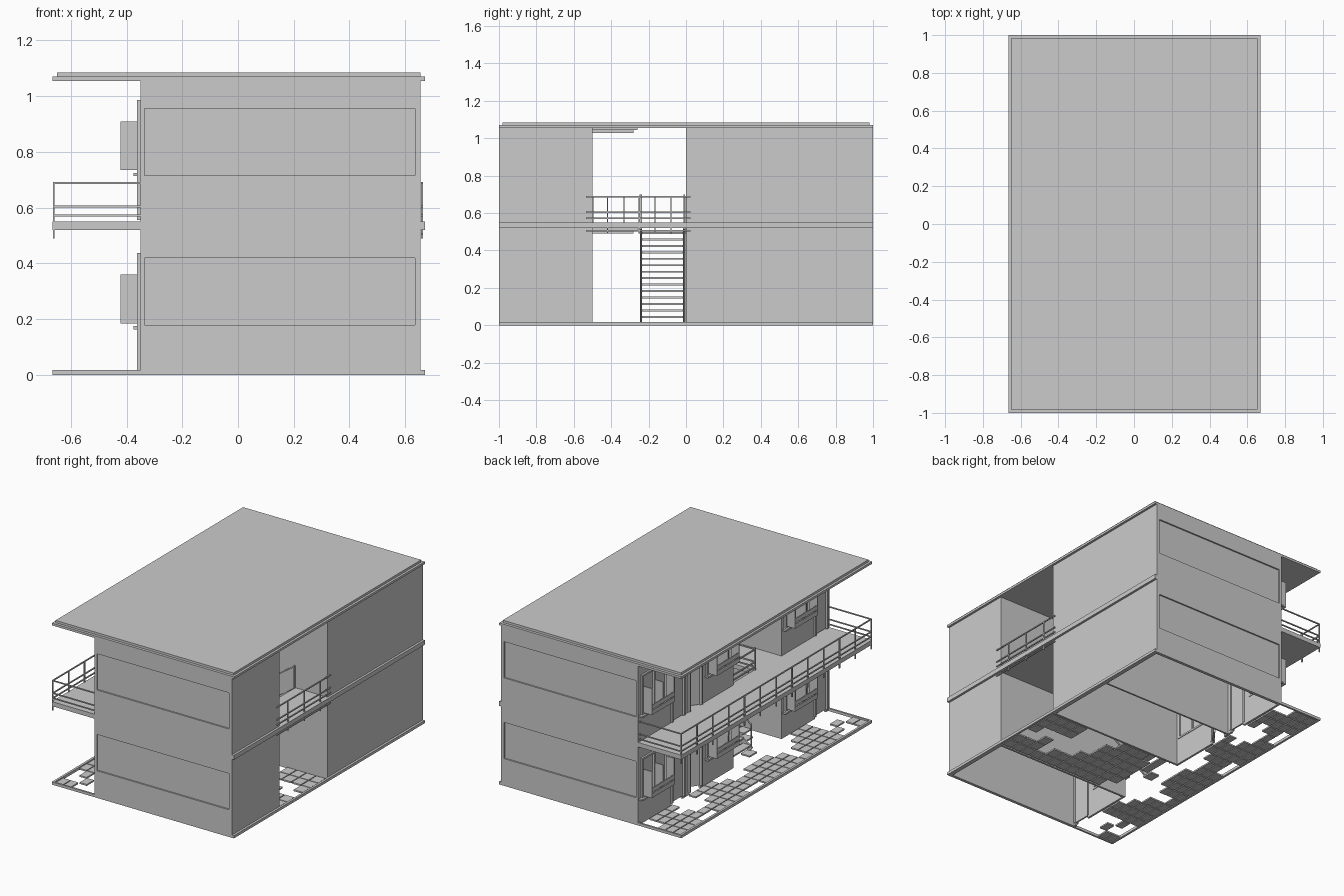
import bpy, bmesh, math, random
from mathutils import Matrix, Vector

if "Cube" in bpy.data.objects:
    bpy.data.objects.remove(bpy.data.objects["Cube"])
random.seed(4)


def obj(name, bm):
    me = bpy.data.meshes.new(name)
    bm.to_mesh(me)
    bm.free()
    o = bpy.data.objects.new(name, me)
    bpy.context.collection.objects.link(o)
    return o


def add_box(bm, x0, x1, y0, y1, z0, z1):
    m = Matrix.Translation(((x0 + x1) / 2, (y0 + y1) / 2, (z0 + z1) / 2))
    m = m @ Matrix.Diagonal((x1 - x0, y1 - y0, z1 - z0, 1))
    bmesh.ops.create_cube(bm, size=1, matrix=m)


def boxes(name, items):
    bm = bmesh.new()
    for b in items:
        add_box(bm, *b)
    return obj(name, bm)


def beams(name, segs, w=0.006, d=None):
    # square bars from point to point
    bm = bmesh.new()
    for a, b in segs:
        a, b = Vector(a), Vector(b)
        v = b - a
        m = Matrix.Translation((a + b) / 2) @ v.to_track_quat('Z', 'Y').to_matrix().to_4x4()
        m = m @ Matrix.Diagonal((w, d or w, v.length, 1))
        bmesh.ops.create_cube(bm, size=1, matrix=m)
    return obj(name, bm)


XF, XB, T = -0.35, 0.655, 0.014      # facade plane, rear plane, wall thickness
LEVELS = [(0.0, 0.52), (0.55, 1.055)]

# roof in two layers
boxes("roof", [(-0.665, 0.67, -1, 1, 1.055, 1.07), (-0.65, 0.655, -0.982, 0.982, 1.07, 1.085)])

# upper floor slab around the stairwell
boxes("floor_slab", [(-0.665, 0.67, -1, -0.245, 0.52, 0.55), (-0.665, 0.67, 0, 1, 0.52, 0.55),
                     (-0.665, -0.33, -0.245, 0, 0.52, 0.55), (0.42, 0.67, -0.245, 0, 0.52, 0.55)])

# ground curb
boxes("curb", [(-0.665, -0.65, -1, 1, 0, 0.018), (0.655, 0.67, -1, 1, 0, 0.018),
               (-0.65, XF, -1, -0.988, 0, 0.018), (-0.65, XF, 0.988, 1, 0, 0.018)])

# scattered paving tiles
tiles = []


def pave(x0, x1, y0, y1, nx, ny):
    dx, dy = (x1 - x0) / nx, (y1 - y0) / ny
    for i in range(nx):
        for j in range(ny):
            x, y = x0 + i * dx, y0 + j * dy
            patch = math.sin(11 * x + 2) + math.sin(13 * y + 5 * x) + random.uniform(-0.7, 0.7)
            if patch > -0.15:
                tiles.append((x + .003, x + dx - .003, y + .003, y + dy - .003, 0.002, 0.012))


pave(-0.65, -0.36, -0.985, 0.985, 5, 24)
pave(-0.35, 0.65, -0.495, -0.005, 14, 6)
boxes("paving_tiles", tiles)


# end wall with a recessed panel; s is the outward direction along y
def end_wall(name, y, s, z0, z1):
    p0, p1 = z0 + 0.18 - (0.015 if z0 > 0 else 0), z0 + 0.42 - (0.015 if z0 > 0 else 0)

    def yb(a, b):
        return tuple(sorted((y - s * a, y - s * b)))
    full, core = yb(0, 0.01), yb(0.01, 0.02)
    boxes(name, [(XF, XB, *core, z0, z1), (XF, XB, *full, z0, p0), (XF, XB, *full, p1, z1),
                 (XF, -0.335, *full, p0, p1), (0.635, XB, *full, p0, p1)])


# one room front: wall pieces, frames, window, shutters, planter, door
def room_front(name, y0, flip, z0, z1, ajar):
    def Y(a, b):
        return (y0 + 0.5 - b, y0 + 0.5 - a) if flip else (y0 + a, y0 + b)
    x0, x1 = XF, XF + T
    base = z0 + (0.018 if z0 == 0 else 0.005)
    top = z0 + 0.425
    da, db, wa, wb = 0.035, 0.15, 0.22, 0.46
    ws = z0 + 0.175
    boxes(name + "_wall", [(x0, x1, *Y(0, da), z0, z1), (x0, x1, *Y(db, wa), z0, z1),
                           (x0, x1, *Y(wb, 0.5), z0, z1), (x0, x1, *Y(da, db), top, z1),
                           (x0, x1, *Y(wa, wb), top, z1), (x0, x1, *Y(wa, wb), z0, ws)])
    f0, f1, w = XF - 0.012, XF + T + 0.004, 0.012
    boxes(name + "_door_frame", [(f0, f1, *Y(da - w, da), base, top + w), (f0, f1, *Y(db, db + w), base, top + w),
                                 (f0, f1, *Y(da, db), top, top + w)])
    mid = (wa + wb) / 2
    boxes(name + "_window_frame", [(f0, f1, *Y(wa - w, wa), ws, top + w), (f0, f1, *Y(wb, wb + w), ws, top + w),
                                   (f0, f1, *Y(wa, wb), top, top + w), (f0, f1, *Y(mid - .006, mid + .006), ws, top),
                                   (f0, f1, *Y(wa, wb), ws, ws + w)])
    boxes(name + "_window_glass", [(XF + .005, XF + .009, *Y(wa, wb), ws, top)])
    boxes(name + "_sill", [(XF - 0.025, XF, *Y(wa - .02, wb + .03), ws - 0.012, ws)])
    # open shutters standing out from the window
    boxes(name + "_shutters", [(-0.422, f0, *Y(a, a + 0.008), z0 + 0.185, z0 + 0.36)
                               for a in (wa, mid - 0.004, wb - 0.008)])
    # slatted box below the panes
    boxes(name + "_planter", [(-0.422, -0.416, *Y(wa + .008, wb - .008), z0 + .185, z0 + .215),
                              (-0.422, -0.416, *Y(wa + .008, wb - .008), z0 + .222, z0 + .25),
                              (-0.416, XF, *Y(wa + .008, wb - .008), z0 + .185, z0 + .195)])
    # door leaf on its hinge
    bm = bmesh.new()
    wd = db - da
    add_box(bm, -0.005, 0.005, 0, wd, base, top)
    add_box(bm, -0.016, -0.005, wd - 0.018, wd - 0.01, z0 + 0.2, z0 + 0.23)
    leaf = obj(name + "_door", bm)
    leaf.location = (XF + 0.007, Y(da, db)[0], 0)
    leaf.rotation_euler = (0, 0, -math.radians(35 if ajar else 0))


for k, (z0, z1) in enumerate(LEVELS):
    n = "upper" if k else "lower"
    end_wall(n + "_front_wall", -1, -1, z0, z1)
    end_wall(n + "_back_wall", 1, 1, z0, z1)
    boxes(n + "_passage_walls", [(XF, XB, -0.5 - T, -0.5, z0, z1), (XF, XB, 0, T, z0, z1)])
    boxes(n + "_rear_walls", [(XB - T, XB, -1, -0.5, z0, z1), (XB - T, XB, 0, 1, z0, z1)])
    room_front(n + "_room_a", 0.5, False, z0, z1, False)
    room_front(n + "_room_b", 0.0, True, z0, z1, True)
    room_front(n + "_room_c", -1.0, False, z0, z1, False)
    # partition between neighbouring rooms
    boxes(n + "_partition", [(XF + T, XB - T, 0.494, 0.506, z0, z1)])
    # stepped ceiling trim in the passage
    boxes(n + "_ceiling_trim", [(XF, XF + 0.08, -0.5, -0.26, z1 - 0.012, z1),
                                (XF, XF + 0.06, -0.5, -0.28, z1 - 0.028, z1 - 0.012)])

# balcony railing with returns at both ends
RX, RZ = -0.661, (0.572, 0.605, 0.688)
bars = [((RX, -0.997, z), (RX, 0.997, z)) for z in RZ]
for y in (-0.995, 0.995):
    bars += [((RX, y, z), (XF, y, z)) for z in RZ]
N = 12
bars += [((RX, -0.995 + 1.99 * i / N, 0.49), (RX, -0.995 + 1.99 * i / N, 0.69)) for i in range(N + 1)]
beams("balcony_railing", bars, 0.007)

# rear railing across the passage
bars = [((0.66, -0.535, z), (0.66, 0.025, z)) for z in (0.505,) + RZ]
bars += [((0.66, y, 0.49), (0.66, y, 0.69)) for y in (-0.42, -0.25, -0.08)]
beams("rear_railing", bars, 0.007)

# railing round the stairwell
bars = [((-0.335, -0.245, z), (-0.335, 0, z)) for z in RZ]
bars += [((-0.335, -0.245, z), (0.42, -0.245, z)) for z in RZ]
bars += [((-0.335 + 0.151 * i, -0.245, 0.55), (-0.335 + 0.151 * i, -0.245, 0.70)) for i in range(6)]
bars += [((0.42, -0.01, 0.55), (0.42, -0.01, 0.70))]
beams("stairwell_railing", bars, 0.008)

# open staircase rising toward the rear
S = 14
A, B = Vector((-0.31, 0, 0.02)), Vector((0.42, 0, 0.53))
boxes("stair_treads", [(A.x + i * 0.052, A.x + i * 0.052 + 0.055, -0.235, -0.015, 0.04 + i * 0.0345, 0.05 + i * 0.0345)
                       for i in range(S)])
segs, rail = [], []
for y in (-0.24, -0.01):
    off, up = Vector((0, y, 0)), Vector((0, 0, 0.165))
    segs.append((A + off, B + off))
    rail.append((A + off + up, B + off + up))
    for i in range(4):
        p = A.lerp(B, i / 3) + off
        rail.append((p, p + up))
beams("stair_stringers", segs, 0.012, 0.035)
beams("stair_handrails", rail, 0.008)
